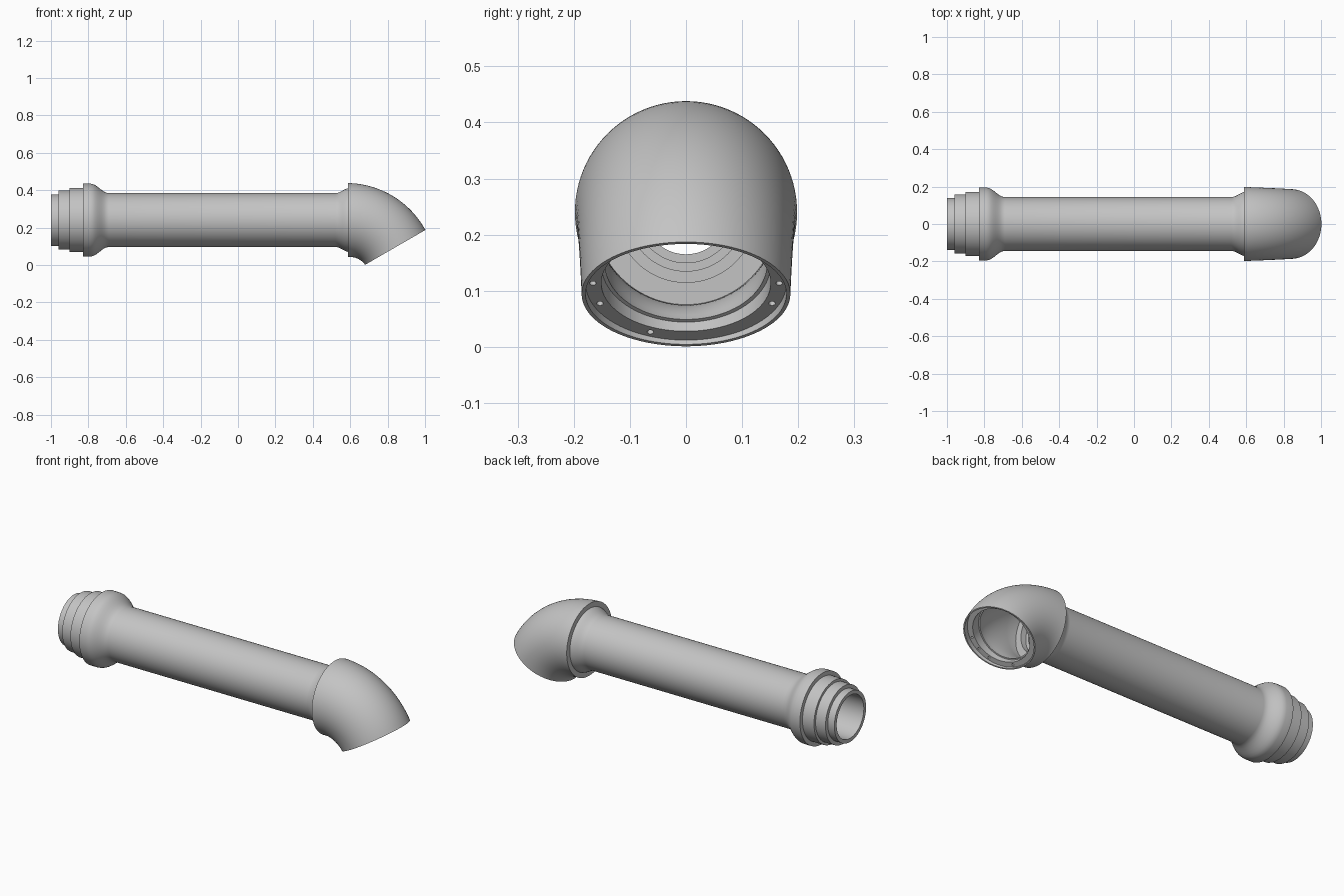
import bpy
import math
from math import sin, cos, pi, radians
from mathutils import Vector

cube = bpy.data.objects.get("Cube")
if cube:
    bpy.data.objects.remove(cube, do_unlink=True)

SEGMENTS = 96
AXIS_Z = 0.24                           # height of the tube axis
BEND = 0.292                            # bend radius of the elbow
PIVOT = Vector((0.588, 0, AXIS_Z - BEND))
END = 60                                # elbow turn in degrees

grey = bpy.data.materials.new("satin_grey")
grey.use_nodes = True
grey.diffuse_color = (0.55, 0.55, 0.55, 1)
grey.node_tree.nodes["Principled BSDF"].inputs["Base Color"].default_value = (0.55, 0.55, 0.55, 1)


def smooth(obj):
    bpy.ops.object.select_all(action="DESELECT")
    obj.select_set(True)
    bpy.context.view_layer.objects.active = obj
    bpy.ops.object.shade_smooth_by_angle(angle=radians(25))


def loft(name, rings):
    """Closed hollow shell: joins each ring to the next and the last to the first."""
    n, count = SEGMENTS, len(rings)
    faces = []
    for i in range(count):
        a, b = i * n, (i + 1) % count * n
        for j in range(n):
            k = (j + 1) % n
            faces.append((a + j, a + k, b + k, b + j))
    mesh = bpy.data.meshes.new(name)
    mesh.from_pydata([p for ring in rings for p in ring], [], faces)
    mesh.materials.append(grey)
    obj = bpy.data.objects.new(name, mesh)
    bpy.context.collection.objects.link(obj)
    # Turn all normals outward
    bpy.ops.object.select_all(action="DESELECT")
    obj.select_set(True)
    bpy.context.view_layer.objects.active = obj
    bpy.ops.object.mode_set(mode="EDIT")
    bpy.ops.mesh.select_all(action="SELECT")
    bpy.ops.mesh.normals_make_consistent(inside=False)
    bpy.ops.object.mode_set(mode="OBJECT")
    return obj


def bend_point(turn, r, t):
    """Point on a circle of radius r at a given turn along the elbow."""
    a = radians(turn)
    outward = Vector((sin(a), 0, cos(a)))
    return PIVOT + outward * (BEND + r * cos(t)) + Vector((0, r * sin(t), 0))


def bend_ring(turn, r):
    return [bend_point(turn, r, 2 * pi * j / SEGMENTS) for j in range(SEGMENTS)]


def straight_ring(x, r):
    return [Vector((x, r * sin(t), AXIS_Z + r * cos(t)))
            for t in (2 * pi * j / SEGMENTS for j in range(SEGMENTS))]


def ease(x0, r0, x1, r1, steps=8):
    """Soft S-shaped flare between two radii."""
    return [(x0 + (x1 - x0) * i / steps,
             r0 + (r1 - r0) * (1 - cos(pi * i / steps)) / 2) for i in range(steps + 1)]


# Main tube: stepped spigot, collar, straight run and flared end, with a stepped bore
outer = [(-1, 0.118), (-1, 0.138), (-0.96, 0.138), (-0.96, 0.158), (-0.90, 0.158),
         (-0.90, 0.172), (-0.83, 0.172), (-0.83, 0.195)]
outer += ease(-0.79, 0.195, -0.69, 0.144) + ease(0.52, 0.144, 0.60, 0.172)
bore = [(0.60, 0.125), (0.57, 0.125), (0.57, 0.105), (0.55, 0.105), (0.55, 0.09),
        (0.52, 0.09), (0.52, 0.075), (0.49, 0.075), (0.49, 0.118)]
tube = loft("main_tube", [straight_ring(x, r) for x, r in outer + bore])
smooth(tube)

# Elbow: swept outer skin, end lip, recessed flange and inner wall
STEPS = 28
LIP = END - 4.5
skin = [(END * i / STEPS, 0.198 - 0.012 * i / STEPS) for i in range(STEPS + 1)]
inside = [(END, 0.179), (LIP, 0.179), (LIP, 0.151), (END - 13, 0.151), (END - 13, 0.144)]
inside += [(END - 15 - 4 * i, 0.146 + 0.002 * i) for i in range(10)]
inside += [(4, 0.164), (0, 0.164)]
elbow = loft("elbow", [bend_ring(a, r) for a, r in skin + inside])

# Bolt holes around the recessed flange
angles = [22.5 + 45 * i for i in range(8)] + [90, 270]
a = radians(LIP)
direction = Vector((cos(a), 0, -sin(a)))
for i, t in enumerate(angles):
    bpy.ops.mesh.primitive_cylinder_add(
        vertices=16, radius=0.006, depth=0.03,
        location=bend_point(LIP, 0.166, radians(t)),
        rotation=direction.to_track_quat("Z", "Y").to_euler())
    cutter = bpy.context.object
    cutter.name = "bolt_hole_cutter_%d" % (i + 1)
    cutter.data.materials.append(grey)
    cutter.hide_render = True
    cutter.hide_viewport = True
    cut = elbow.modifiers.new("bolt_hole", "BOOLEAN")
    cut.operation = "DIFFERENCE"
    cut.object = cutter
    cut.solver = "EXACT"
smooth(elbow)
